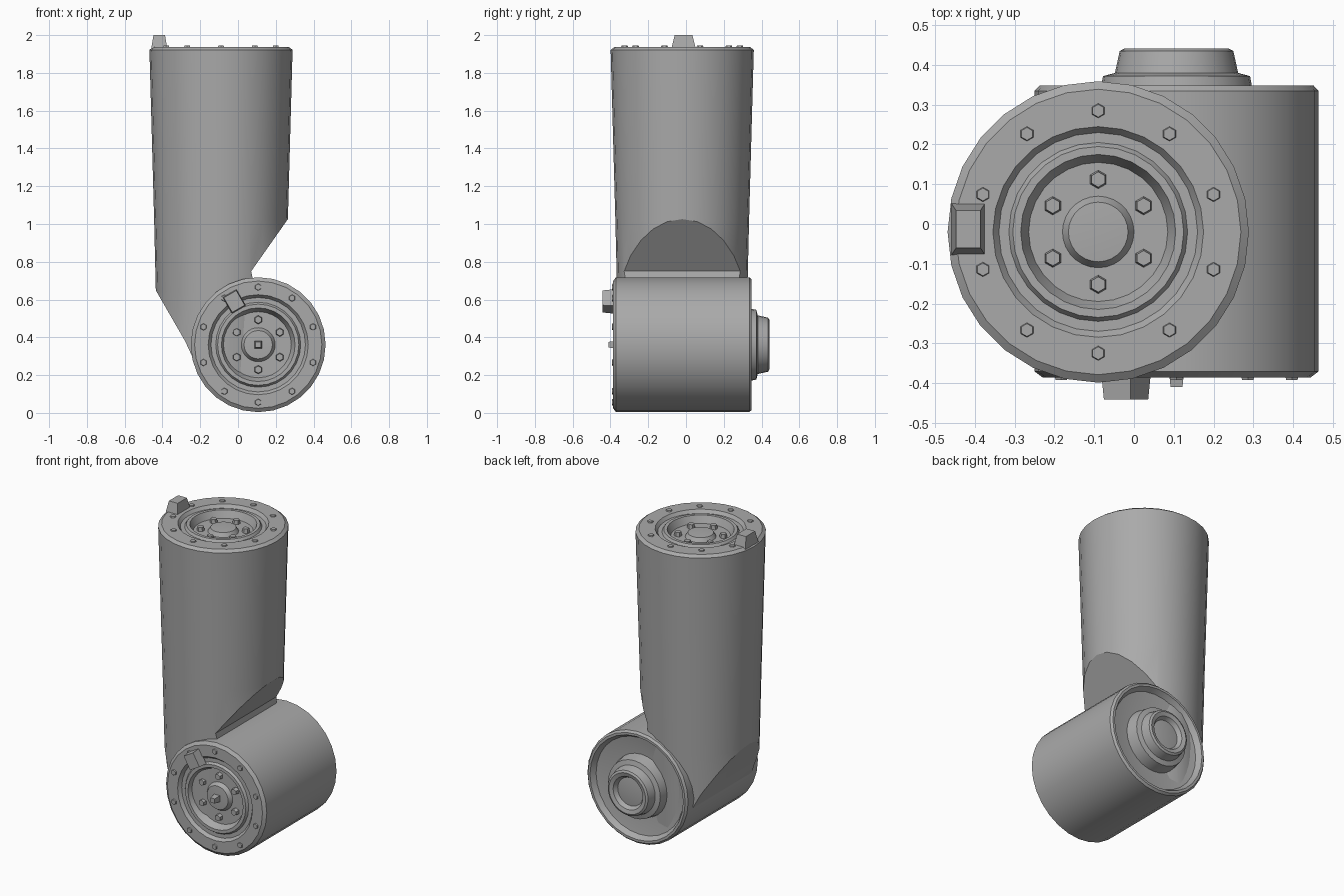
import bpy, bmesh, math
from mathutils import Matrix, Vector

cube = bpy.data.objects.get("Cube")
if cube:
    bpy.data.objects.remove(cube, do_unlink=True)

grey = bpy.data.materials.new("satin grey")
grey.use_nodes = True
COLOUR = (0.4, 0.4, 0.4, 1)
grey.diffuse_color = COLOUR
grey.node_tree.nodes["Principled BSDF"].inputs["Base Color"].default_value = COLOUR

SIDES = 28
UP = Matrix.Identity(4)
FRONT = Matrix.Rotation(math.radians(90), 4, "X")    # local z points to -y
BACK = Matrix.Rotation(math.radians(-90), 4, "X")    # local z points to +y


def make_object(name, bm, matrix=UP):
    bm.transform(matrix)
    bmesh.ops.recalc_face_normals(bm, faces=bm.faces)
    mesh = bpy.data.meshes.new(name)
    bm.to_mesh(mesh)
    bm.free()
    mesh.materials.append(grey)
    obj = bpy.data.objects.new(name, mesh)
    bpy.context.collection.objects.link(obj)
    return obj


def smooth(obj):
    bpy.ops.object.select_all(action="DESELECT")
    obj.select_set(True)
    bpy.context.view_layer.objects.active = obj
    bpy.ops.object.shade_smooth_by_angle(angle=math.radians(28))


def lathe(name, profile, matrix):
    """Spin (radius, height) points about local z; the ends lie on the axis."""
    bm = bmesh.new()
    verts = [bm.verts.new((r, 0, h)) for r, h in profile]
    edges = [bm.edges.new(pair) for pair in zip(verts, verts[1:])]
    bmesh.ops.spin(bm, geom=verts + edges, cent=(0, 0, 0), axis=(0, 0, 1),
                   angle=math.tau, steps=SIDES, use_merge=True)
    bmesh.ops.remove_doubles(bm, verts=bm.verts, dist=0.0001)
    return make_object(name, bm, matrix)


def prism(name, outline, depth):
    """Extrude an (x, z) outline along y, both ways."""
    bm = bmesh.new()
    face = bm.faces.new([bm.verts.new((x, -depth, z)) for x, z in outline])
    moved = bmesh.ops.extrude_face_region(bm, geom=[face])["geom"]
    bmesh.ops.translate(bm, vec=(0, 2 * depth, 0),
                        verts=[v for v in moved if isinstance(v, bmesh.types.BMVert)])
    return make_object(name, bm)


def tab(name, size, matrix, taper=0.75):
    """Small tapered locating block standing on local z = 0."""
    bm = bmesh.new()
    bmesh.ops.create_cube(bm, size=1)
    for v in bm.verts:
        k = taper if v.co.z > 0 else 1
        v.co = Vector((v.co.x * size[0] * k, v.co.y * size[1] * k, (v.co.z + 0.5) * size[2]))
    return make_object(name, bm, matrix)


def bolt_ring(name, count, ring, radius, base, height, matrix):
    bm = bmesh.new()
    for i in range(count):
        a = math.tau * (i + 0.5) / count
        place = Matrix.Translation((ring * math.cos(a), ring * math.sin(a), base + height / 2))
        bmesh.ops.create_cone(bm, cap_ends=True, segments=6, radius1=radius,
                              radius2=radius * 0.8, depth=height, matrix=place)
    return make_object(name, bm, matrix)


def socket(rim, top):
    """Stepped flange face from the rim inward to the central hub."""
    steps = [(rim, -0.015), (rim - 0.02, 0), (0.265, 0), (0.25, -0.02), (0.225, -0.02),
             (0.215, -0.005), (0.195, -0.005), (0.175, -0.05), (0.09, -0.05),
             (0.075, -0.025), (0, -0.02)]
    return [(r, top + h) for r, h in steps]


# Upright tube, trimmed below so that it blends into the cross barrel
tube_place = Matrix.Translation((-0.09, -0.02, 0))
tube = lathe("upright_tube", [(0, 0.05), (0.33, 0.05), (0.345, 0.64), (0.354, 1.02)]
             + socket(0.379, 1.937), tube_place)
cutter = prism("tube_trim_cutter", [
    (-0.7, 2.2), (-0.7, 1.08), (-0.43, 0.64), (-0.28, 0.38), (-0.17, 0.14),
    (-0.08, 0.06), (0.1, 0.06), (0.1, 0.6), (0.07, 0.75), (0.26, 1.02),
    (0.5, 1.36), (0.5, 2.2)], 0.6)
cutter.hide_render = True
trim = tube.modifiers.new("trim", "BOOLEAN")
trim.operation = "INTERSECT"
trim.solver = "EXACT"
trim.object = cutter
bpy.context.view_layer.update()
trimmed = bpy.data.meshes.new_from_object(
    tube.evaluated_get(bpy.context.evaluated_depsgraph_get()))
tube.modifiers.clear()
tube.data = trimmed
bpy.data.objects.remove(cutter, do_unlink=True)
smooth(tube)

# Cross barrel with a socket in front and a shallow dish behind
centre = Matrix.Translation((0.107, 0, 0.361))
barrel = lathe("cross_barrel", [(0, -0.30), (0.21, -0.30), (0.31, -0.315), (0.33, -0.348),
                                (0.345, -0.348), (0.357, -0.335)]
               + socket(0.357, 0.386), centre @ FRONT)
smooth(barrel)

# Rear hub, stepped and hollowed
hub = lathe("rear_hub", [(0, 0.29), (0.2, 0.29), (0.185, 0.372), (0.155, 0.38),
                         (0.143, 0.435), (0.13, 0.442), (0.105, 0.435), (0.09, 0.41),
                         (0, 0.42)], centre @ BACK)
smooth(hub)

# Fasteners on both flange faces
for side, place, top in (("top", tube_place, 1.937), ("front", centre @ FRONT, 0.386)):
    bolt_ring(side + "_flange_bolts", 10, 0.305, 0.02, top - 0.005, 0.012, place)
    bolt_ring(side + "_socket_bolts", 6, 0.132, 0.024, top - 0.055, 0.03, place)

# Locating tabs
tab("top_locating_tab", (0.085, 0.13, 0.072),
    Matrix.Translation((-0.417, -0.013, 1.928)), 0.72)
tab("front_locating_tab", (0.085, 0.1, 0.062),
    Matrix.Translation((-0.02, -0.38, 0.59)) @ FRONT @ Matrix.Rotation(math.radians(30), 4, "Z"), 0.9)
tab("front_centre_pin", (0.04, 0.04, 0.05), Matrix.Translation((0.107, -0.36, 0.361)) @ FRONT)
